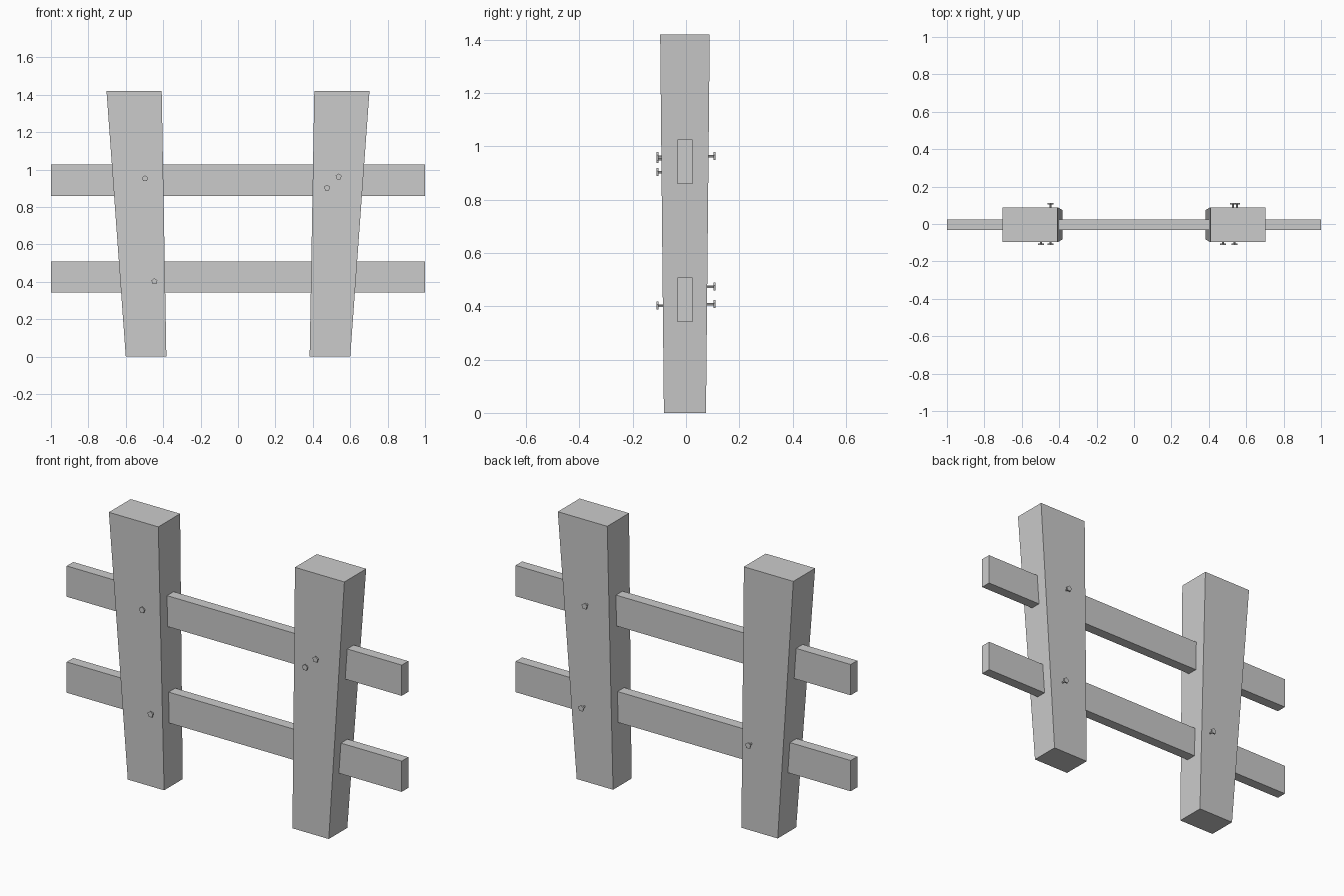
import bpy, bmesh, math
from mathutils import Matrix, Vector

if "Cube" in bpy.data.objects:
    bpy.data.objects.remove(bpy.data.objects["Cube"])

YC = -0.004  # depth centre of the timber


def finish(name, bm):
    bmesh.ops.recalc_face_normals(bm, faces=bm.faces[:])
    me = bpy.data.meshes.new(name)
    bm.to_mesh(me)
    bm.free()
    ob = bpy.data.objects.new(name, me)
    bpy.context.collection.objects.link(ob)
    return ob


def tapered_box(name, bottom, top):
    """bottom / top = (x0, x1, half depth, z)"""
    bm = bmesh.new()
    bmesh.ops.create_cube(bm, size=2)
    for v in bm.verts:
        x0, x1, d, z = top if v.co.z > 0 else bottom
        v.co = (x1 if v.co.x > 0 else x0, YC + (d if v.co.y > 0 else -d), z)
    return finish(name, bm)


def nail(name, x, z, side):
    """Five-sided nail; side is -1 for the front, 1 for the back"""
    bm = bmesh.new()
    rot = Matrix.Rotation(math.radians(90), 4, 'X')
    for radius, near, far in ((0.005, 0.05, 0.105), (0.017, 0.104, 0.111)):
        loc = Matrix.Translation(Vector((x, side * (near + far) / 2, z)))
        bmesh.ops.create_cone(bm, cap_ends=True, segments=5, radius1=radius,
                              radius2=radius, depth=far - near, matrix=loc @ rot)
    return finish(name, bm)


# Two posts, flaring outward toward the top
for side, s in (("left", -1), ("right", 1)):
    tapered_box(f"{side}_post", (s * 0.383, s * 0.6, 0.079, 0),
                (s * 0.408, s * 0.703, 0.093, 1.42))

# Two rails running through both posts
for level, z0, z1 in (("lower", 0.342, 0.508), ("upper", 0.86, 1.026)):
    tapered_box(f"{level}_rail", (-1, 1, 0.028, z0), (-1, 1, 0.028, z1))

# Nails on the front and back faces
for i, (x, z, s) in enumerate([(-0.497, 0.952, -1), (-0.447, 0.402, -1),
                               (0.476, 0.902, -1), (0.538, 0.962, -1),
                               (0.53, 0.963, 1), (0.55, 0.407, 1),
                               (-0.447, 0.473, 1)]):
    nail(f"nail_{i + 1}", x, z, s)
